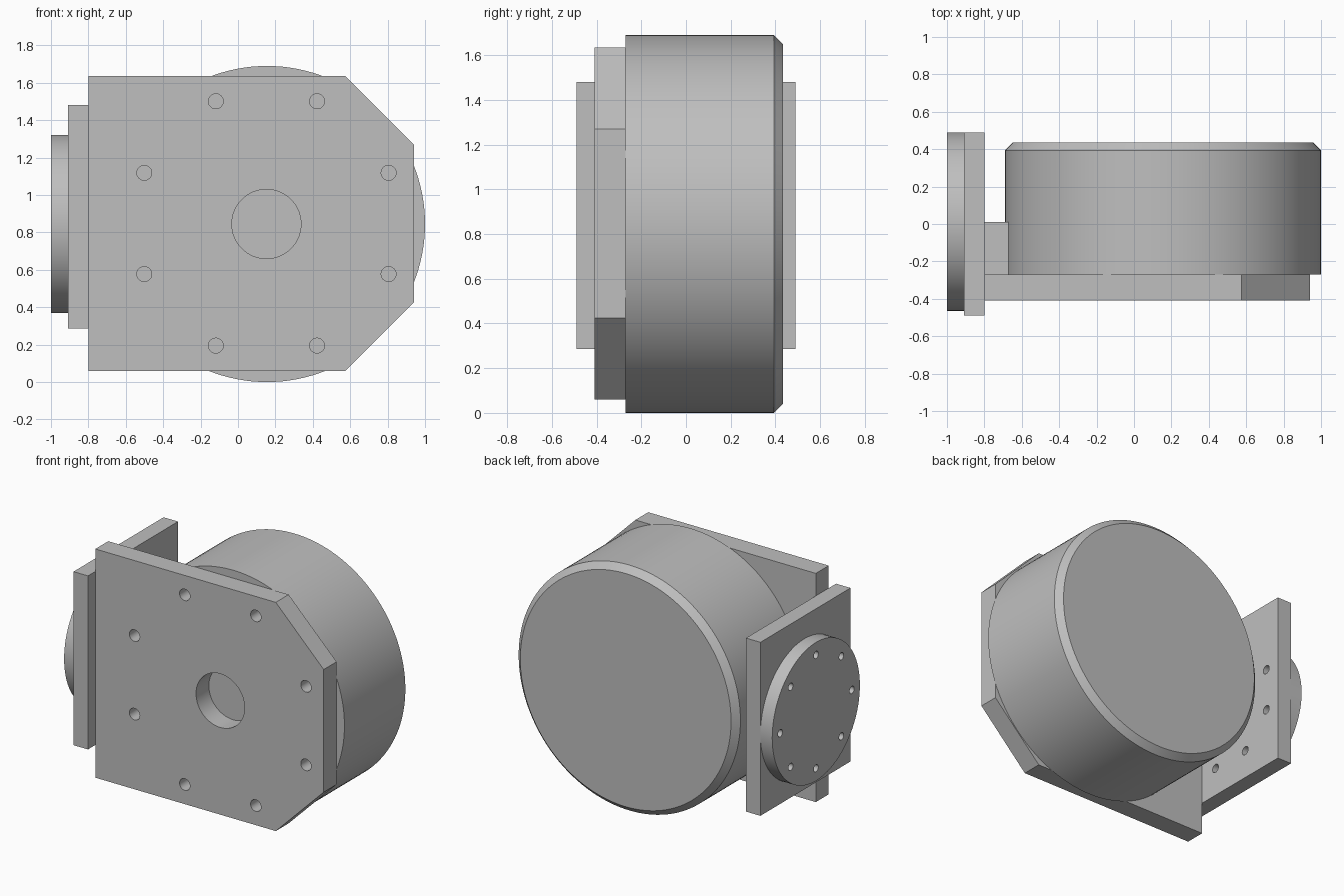
import bpy, bmesh
from math import cos, sin, pi, radians
from mathutils import Matrix

if "Cube" in bpy.data.objects:
    bpy.data.objects.remove(bpy.data.objects["Cube"], do_unlink=True)

AXIS_X, AXIS_Z = 0.155, 0.845     # drum axis
DISC_Y = 0.013                    # centre of the side disc

grey = bpy.data.materials.new("machined_grey")
grey.use_nodes = True
grey.diffuse_color = (0.52, 0.52, 0.52, 1)
grey.node_tree.nodes["Principled BSDF"].inputs["Base Color"].default_value = grey.diffuse_color

FACING_FRONT = Matrix.Rotation(radians(90), 4, 'X')                      # outline in x, z
FACING_SIDE = Matrix.Rotation(radians(90), 4, 'Z') @ FACING_FRONT       # outline in y, z


def ring(cx, cy, r, n, start=0.0):
    return [(cx + r * cos(start + 2 * pi * i / n), cy + r * sin(start + 2 * pi * i / n))
            for i in range(n)]


def finish(obj):
    obj.data.materials.clear()
    obj.data.materials.append(grey)
    bpy.ops.object.select_all(action='DESELECT')
    obj.select_set(True)
    bpy.context.view_layer.objects.active = obj
    bpy.ops.object.shade_smooth_by_angle(angle=radians(30))
    return obj


def pierced_plate(name, outlines, thickness, matrix):
    """Extrude a filled outline; every further outline is a through hole."""
    curve = bpy.data.curves.new(name + "_profile", 'CURVE')
    curve.dimensions, curve.fill_mode, curve.extrude = '2D', 'BOTH', thickness / 2
    for points in outlines:
        spline = curve.splines.new('POLY')
        spline.points.add(len(points) - 1)
        for p, (u, v) in zip(spline.points, points):
            p.co = (u, v, 0, 1)
        spline.use_cyclic_u = True
    source = bpy.data.objects.new(name + "_profile", curve)
    bpy.context.collection.objects.link(source)
    graph = bpy.context.evaluated_depsgraph_get()
    mesh = bpy.data.meshes.new_from_object(source.evaluated_get(graph))
    bpy.data.objects.remove(source)
    bm = bmesh.new()
    bm.from_mesh(mesh)
    bmesh.ops.remove_doubles(bm, verts=bm.verts, dist=0.0001)
    bmesh.ops.recalc_face_normals(bm, faces=bm.faces)
    bmesh.ops.transform(bm, matrix=matrix, verts=bm.verts)
    bm.to_mesh(mesh)
    bm.free()
    obj = bpy.data.objects.new(name, mesh)
    bpy.context.collection.objects.link(obj)
    return finish(obj)


# Drum with a chamfered back rim
bpy.ops.mesh.primitive_cylinder_add(vertices=128, radius=0.845, depth=0.705,
                                    location=(AXIS_X, 0.0825, AXIS_Z),
                                    rotation=(radians(90), 0, 0))
drum = bpy.context.object
drum.name = "drum"
bm = bmesh.new()
bm.from_mesh(drum.data)
rim = [e for e in bm.edges if all(v.co.z < 0 for v in e.verts)]
bmesh.ops.bevel(bm, geom=rim, offset=0.042, offset_type='OFFSET', segments=1, affect='EDGES')
bm.to_mesh(drum.data)
bm.free()
finish(drum)

# Front plate: two cut corners, centre bore and a bolt circle
plate_outline = [(-0.80, 0.06), (0.575, 0.06), (0.94, 0.425),
                 (0.94, 1.27), (0.575, 1.635), (-0.80, 1.635)]
bolts = [ring(x, z, 0.04, 24) for x, z in ring(AXIS_X - 0.003, AXIS_Z + 0.003, 0.707, 8, pi / 8)]
pierced_plate("front_plate", [plate_outline, ring(AXIS_X - 0.003, AXIS_Z, 0.185, 64)] + bolts, 0.14,
              Matrix.Translation((0, -0.34, 0)) @ FACING_FRONT)

# Side flange and the round disc on its outer face, bolt circles staggered
flange_outline = [(-0.49, 0.285), (0.49, 0.285), (0.49, 1.48), (-0.49, 1.48)]
bolts = [ring(y, z, 0.03, 24) for y, z in ring(DISC_Y, AXIS_Z, 0.39, 8, pi / 8)]
pierced_plate("side_flange", [flange_outline] + bolts, 0.11,
              Matrix.Translation((-0.855, 0, 0)) @ FACING_SIDE)
bolts = [ring(y, z, 0.025, 24) for y, z in ring(DISC_Y, AXIS_Z, 0.39, 8)]
pierced_plate("side_disc", [ring(DISC_Y, AXIS_Z, 0.477, 96)] + bolts, 0.09,
              Matrix.Translation((-0.955, 0, 0)) @ FACING_SIDE)

# Block joining the flange to the drum
bpy.ops.mesh.primitive_cube_add(size=1, location=(-0.73, -0.13, AXIS_Z))
block = bpy.context.object
block.name = "joining_block"
block.data.transform(Matrix.Diagonal((0.14, 0.28, 0.35, 1)))
finish(block)
